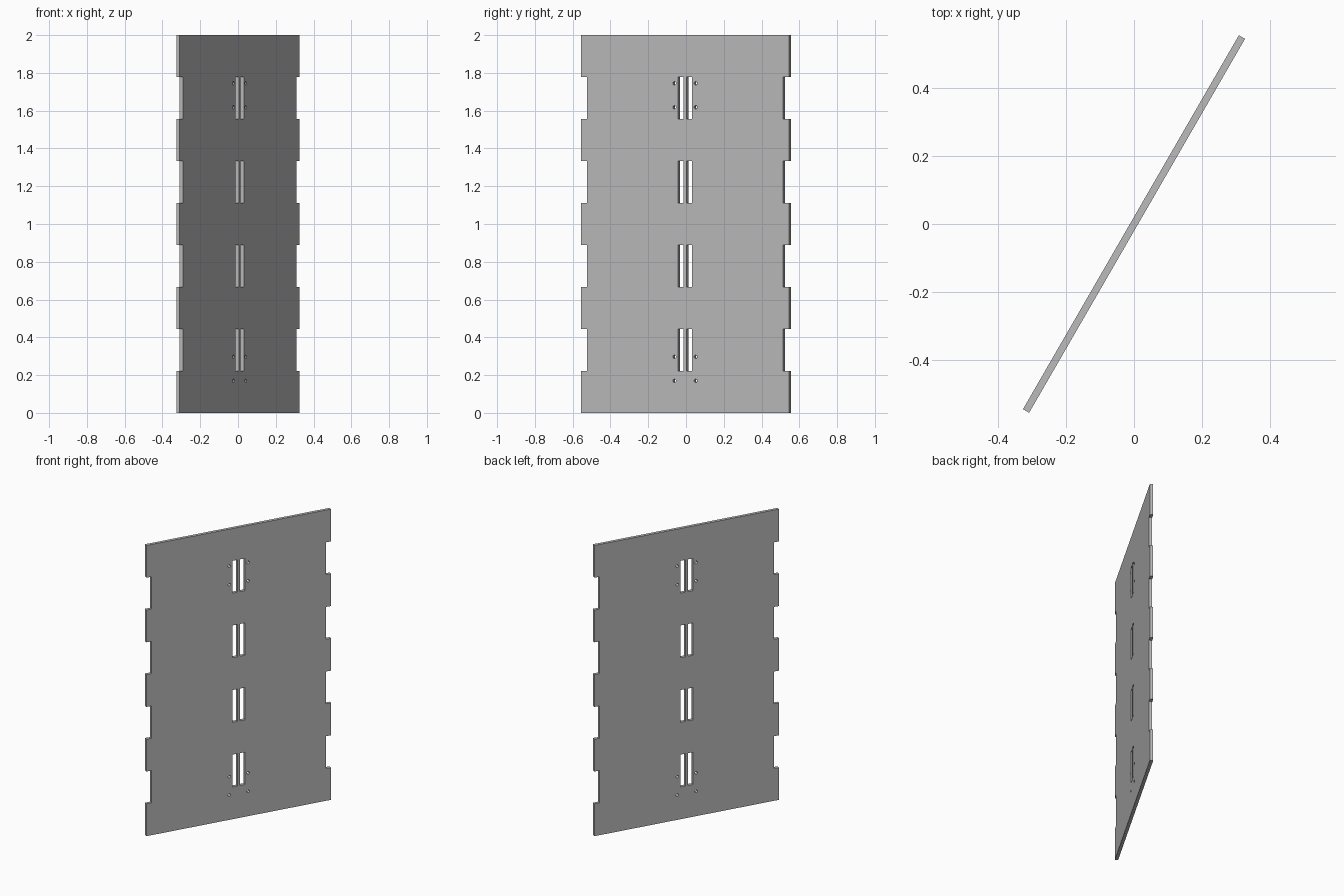
import bpy
import math

cube = bpy.data.objects.get("Cube")
if cube:
    bpy.data.objects.remove(cube, do_unlink=True)

HALF = 0.635       # half width of the panel
THICK = 0.021
STEP = 2 / 9       # height of each tab and notch
NOTCH = 0.036      # notch depth
SLOT_IN, SLOT_OUT = 0.009, 0.044
HOLE_X, HOLE_R = 0.065, 0.009

# Material
grey = bpy.data.materials.new("plain grey")
grey.use_nodes = True
colour = (0.5, 0.5, 0.5, 1)
grey.diffuse_color = colour
grey.node_tree.nodes["Principled BSDF"].inputs["Base Color"].default_value = colour

curve = bpy.data.curves.new("slotted_panel", 'CURVE')
curve.dimensions = '2D'
curve.fill_mode = 'BOTH'
curve.extrude = THICK / 2


def add_loop(points):
    """Add one closed outline to the panel profile."""
    spline = curve.splines.new('POLY')
    spline.points.add(len(points) - 1)
    for p, (x, y) in zip(spline.points, points):
        p.co = (x, y, 0, 1)
    spline.use_cyclic_u = True


# Outline with alternating tabs and notches on both edges
right_edge = []
for i in range(9):
    x = HALF - (NOTCH if i % 2 else 0)
    right_edge += [(x, i * STEP), (x, (i + 1) * STEP)]
add_loop(right_edge + [(-x, z) for x, z in reversed(right_edge)])

# Paired slots level with the notches
for i in range(1, 9, 2):
    low, high = i * STEP, (i + 1) * STEP
    for s in (-1, 1):
        a, b = s * SLOT_IN, s * SLOT_OUT
        add_loop([(a, low), (b, low), (b, high), (a, high)])

# Small round bolt holes beside the end slots
for z in (0.17, 0.297, 1.618, 1.745):
    for s in (-1, 1):
        add_loop([(s * HOLE_X + HOLE_R * math.cos(t * math.tau / 20),
                   z + HOLE_R * math.sin(t * math.tau / 20)) for t in range(20)])

# Turn the filled profile into a mesh and stand it up
temp = bpy.data.objects.new("panel_profile", curve)
bpy.context.collection.objects.link(temp)
bpy.context.view_layer.update()
mesh = bpy.data.meshes.new_from_object(
    temp.evaluated_get(bpy.context.evaluated_depsgraph_get()))
bpy.data.objects.remove(temp, do_unlink=True)

panel = bpy.data.objects.new("slotted_panel", mesh)
bpy.context.collection.objects.link(panel)
mesh.materials.clear()
mesh.materials.append(grey)
for face in mesh.polygons:
    face.use_smooth = False
panel.rotation_euler = (math.radians(90), 0, math.radians(60))
